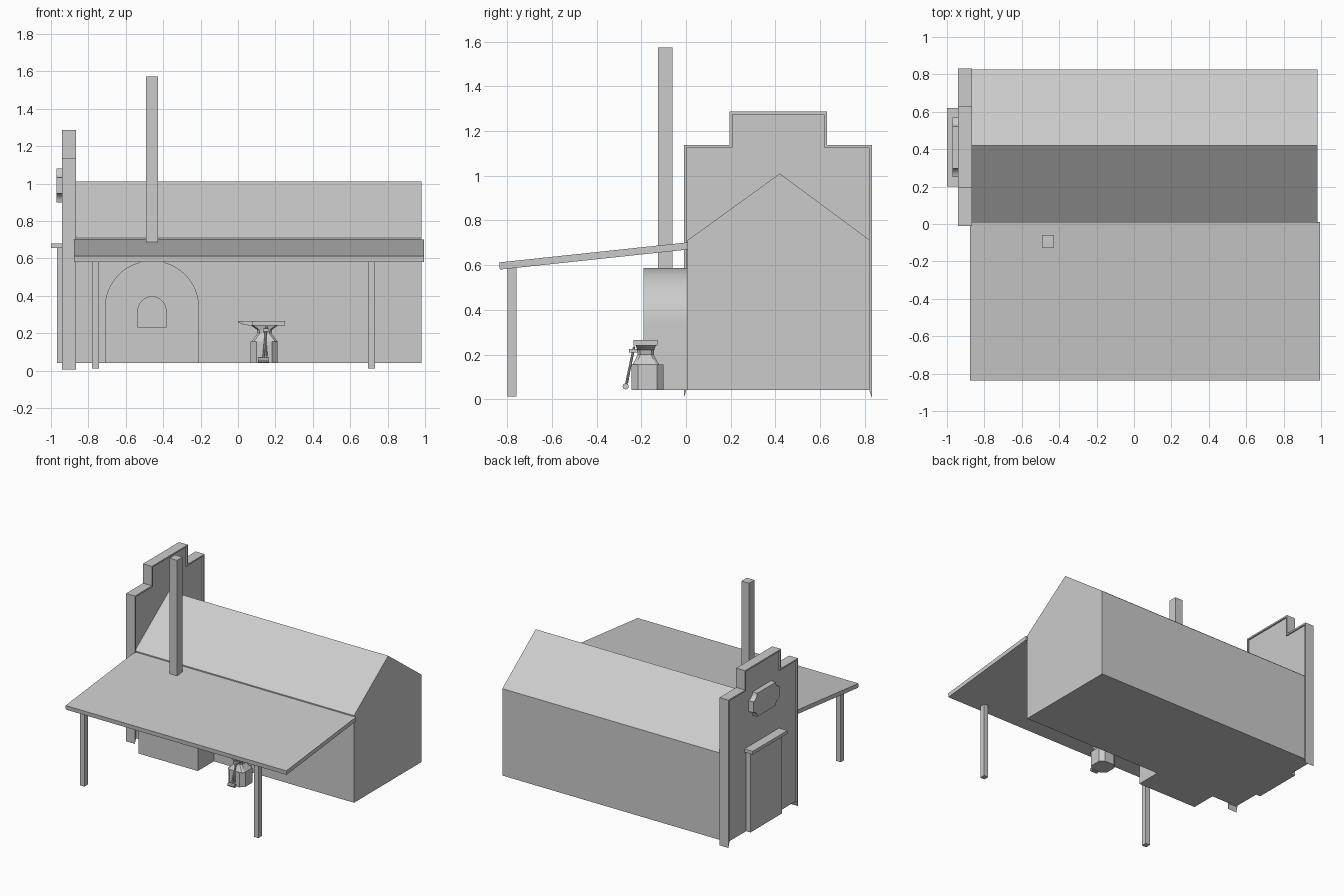
import bpy, bmesh, math
from mathutils import Vector

if "Cube" in bpy.data.objects:
    bpy.data.objects.remove(bpy.data.objects["Cube"])

grey = bpy.data.materials.new("plain grey")
grey.diffuse_color = (0.6, 0.6, 0.6, 1)
grey.use_nodes = True
grey.node_tree.nodes["Principled BSDF"].inputs["Base Color"].default_value = grey.diffuse_color


def finish(name, bm, smooth=False):
    bmesh.ops.recalc_face_normals(bm, faces=bm.faces)
    me = bpy.data.meshes.new(name)
    bm.to_mesh(me)
    bm.free()
    me.materials.append(grey)
    ob = bpy.data.objects.new(name, me)
    bpy.context.collection.objects.link(ob)
    if smooth:
        bpy.ops.object.select_all(action='DESELECT')
        ob.select_set(True)
        bpy.context.view_layer.objects.active = ob
        bpy.ops.object.shade_smooth_by_angle(angle=math.radians(30))
    return ob


def loft(name, rings, smooth=False):
    """Skin a list of equal-length point rings and cap both ends."""
    bm = bmesh.new()
    rows = [[bm.verts.new(p) for p in r] for r in rings]
    n = len(rows[0])
    for a, b in zip(rows, rows[1:]):
        for i in range(n):
            j = (i + 1) % n
            bm.faces.new((a[i], a[j], b[j], b[i]))
    bm.faces.new(rows[0])
    bm.faces.new(rows[-1])
    return finish(name, bm, smooth)


def prism_x(name, yz, x0, x1, smooth=False):
    return loft(name, [[(x, y, z) for y, z in yz] for x in (x0, x1)], smooth)


def prism_y(name, xz, y0, y1, smooth=False):
    return loft(name, [[(x, y, z) for x, z in xz] for y in (y0, y1)], smooth)


def box(name, x0, x1, y0, y1, z0, z1):
    return prism_x(name, [(y0, z0), (y1, z0), (y1, z1), (y0, z1)], x0, x1)


def rod(name, a, b, r, sides=8):
    a, b = Vector(a), Vector(b)
    q = (b - a).to_track_quat('Z', 'Y')
    circle = [q @ Vector((r * math.cos(t), r * math.sin(t), 0))
              for t in (2 * math.pi * i / sides for i in range(sides))]
    return loft(name, [[p + c for c in circle] for p in (a, b)])


def arch(cx, r, z0, zc, steps):
    pts = [(cx - r, z0), (cx + r, z0)]
    return pts + [(cx + r * math.cos(math.pi * i / steps),
                   zc + r * math.sin(math.pi * i / steps)) for i in range(steps + 1)]


# Main hall and gabled roof
box("hall", -0.89, 0.98, 0.005, 0.822, 0.042, 0.71)
prism_x("hall_roof", [(0.005, 0.71), (0.825, 0.71), (0.42, 1.01)], -0.89, 0.98)

# Stepped false front: recessed panel inside a thin trim strip
outer = [(-0.01, 0.005), (-0.01, 1.138), (0.195, 1.138), (0.195, 1.287),
         (0.63, 1.287), (0.63, 1.138), (0.832, 1.138), (0.832, 0.005)]
inner = [(0.002, 0.042), (0.002, 1.126), (0.207, 1.126), (0.207, 1.275),
         (0.618, 1.275), (0.618, 1.126), (0.82, 1.126), (0.82, 0.042)]
prism_x("false_front_panel", inner, -0.93, -0.878)
prism_x("false_front_trim", outer + inner[::-1], -0.942, -0.867)

# Door and lintel
box("door", -0.967, -0.925, 0.22, 0.60, 0.042, 0.655)
box("door_lintel", -1.0, -0.925, 0.20, 0.62, 0.655, 0.68)

# Sign board with scooped corners
sign = []
for sy, sz, start in ((1, 1, 270), (-1, 1, 0), (-1, -1, 90), (1, -1, 180)):
    for k in range(5):
        t = math.radians(start - k * 22.5)
        sign.append((0.41 + sy * 0.16 + 0.048 * math.cos(t),
                     0.99 + sz * 0.09 + 0.048 * math.sin(t)))
prism_x("sign_board", sign, -0.97, -0.925, True)

# Porch roof and posts
prism_x("porch_roof", [(-0.833, 0.58), (0.01, 0.67), (0.01, 0.702), (-0.836, 0.612)],
        -0.877, 0.995)
for side, x in (("left", -0.762), ("right", 0.714)):
    box(side + "_porch_post", x - 0.019, x + 0.019, -0.799, -0.758, 0.012, 0.595)

# Forge with an arched recess, its hearth slab, and the chimney
forge = prism_y("forge", arch(-0.46, 0.252, 0.042, 0.336, 24), -0.19, 0.006, True)
cutter = prism_y("forge_cutter", arch(-0.46, 0.075, 0.212, 0.32, 16), -0.25, -0.10)
cutter.hide_render = True
cutter.hide_set(True)
cut = forge.modifiers.new("opening", 'BOOLEAN')
cut.object = cutter
cut.solver = 'EXACT'
box("hearth_slab", -0.535, -0.385, -0.19, -0.10, 0.212, 0.23)
box("chimney", -0.493, -0.428, -0.125, -0.06, 0.585, 1.573)


# Anvil: eight-sided stand, flared waist, face block and tapered horn
def octagon(cx, cy, hx, hy, c, z):
    return [(cx + x, cy + y, z) for x, y in
            ((hx, hy - c), (hx - c, hy), (c - hx, hy), (-hx, hy - c),
             (-hx, c - hy), (c - hx, -hy), (hx - c, -hy), (hx, c - hy))]


loft("anvil_stand", [octagon(0.14, -0.172, 0.072, 0.072, 0.03, 0.042),
                     octagon(0.14, -0.172, 0.072, 0.072, 0.03, 0.155)])
waist = [(0.155, 0.07, 0.06), (0.175, 0.055, 0.048), (0.20, 0.037, 0.036),
         (0.22, 0.042, 0.038), (0.24, 0.07, 0.045)]
loft("anvil_waist", [octagon(0.142, -0.18, hx, hy, 0.012, z) for z, hx, hy in waist], True)
box("anvil_face", 0.075, 0.252, -0.234, -0.128, 0.24, 0.266)
loft("anvil_horn", [[(x, -0.181 + s * h, z) for s, z in
                     ((-1, z0), (1, z0), (1, 0.266), (-1, 0.266))]
                    for x, h, z0 in ((0.075, 0.045, 0.24), (0.03, 0.028, 0.245),
                                     (0.0, 0.005, 0.258))])

# Hammer and tongs leaning on the anvil
rod("hammer_handle", (0.135, -0.27, 0.055), (0.152, -0.232, 0.235), 0.006)
rod("hammer_head", (0.108, -0.27, 0.057), (0.165, -0.27, 0.057), 0.014)
rod("tongs_arm", (0.155, -0.262, 0.075), (0.142, -0.235, 0.225), 0.004)
box("tool_hook", 0.135, 0.165, -0.256, -0.215, 0.21, 0.225)
